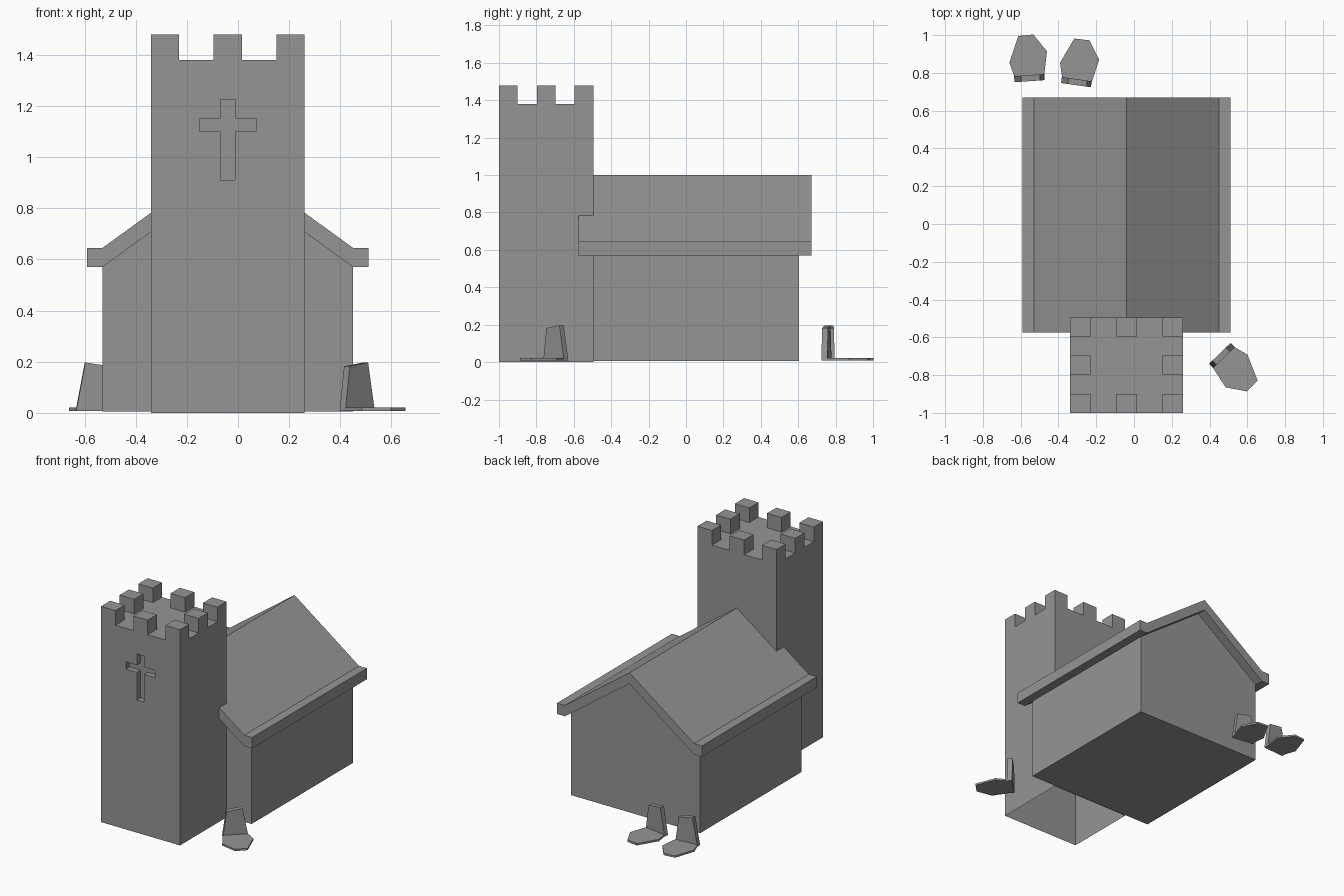
import bpy
import bmesh
from math import radians
from mathutils import Matrix, Vector

cube = bpy.data.objects.get("Cube")
if cube:
    bpy.data.objects.remove(cube, do_unlink=True)

# One plain stone colour for everything
GREY = (0.30, 0.30, 0.30, 1)
stone = bpy.data.materials.new("stone grey")
stone.diffuse_color = GREY
stone.use_nodes = True
stone.node_tree.nodes["Principled BSDF"].inputs["Base Color"].default_value = GREY


def prism(name, outline, along, drop=None):
    """Extrude a flat outline along a vector; optionally drop faces facing one way."""
    bm = bmesh.new()
    face = bm.faces.new([bm.verts.new(p) for p in outline])
    new = bmesh.ops.extrude_face_region(bm, geom=[face], use_keep_orig=True)
    verts = [v for v in new["geom"] if isinstance(v, bmesh.types.BMVert)]
    bmesh.ops.translate(bm, verts=verts, vec=Vector(along))
    bmesh.ops.recalc_face_normals(bm, faces=bm.faces)
    if drop:
        bm.normal_update()
        away = [f for f in bm.faces if f.normal.dot(Vector(drop)) > 0.9]
        bmesh.ops.delete(bm, geom=away, context="FACES")
    mesh = bpy.data.meshes.new(name)
    bm.to_mesh(mesh)
    bm.free()
    mesh.materials.append(stone)
    obj = bpy.data.objects.new(name, mesh)
    bpy.context.collection.objects.link(obj)
    return obj


def box(name, x0, x1, y0, y1, z0, z1, drop=None):
    base = [(x0, y0, z0), (x1, y0, z0), (x1, y1, z0), (x0, y1, z0)]
    return prism(name, base, (0, 0, z1 - z0), drop)


# Main dimensions
MID = -0.04                       # centre line of the building
LEFT, RIGHT = MID - 0.3, MID + 0.3
FRONT, BACK = -1.0, -0.495
DECK = 1.38

# Tower shaft, open underneath
tower = box("tower", LEFT, RIGHT, FRONT, BACK, 0, DECK)

# Cross-shaped recess in the tower front
ARM, POST, TOP, FOOT = 0.11, 0.028, 1.226, 0.91
half = [(POST, TOP), (POST, 1.15), (ARM, 1.15), (ARM, 1.10), (POST, 1.10), (POST, FOOT)]
cross = half + [(-x, z) for x, z in reversed(half)]
cutter = prism("cross_cutter", [(MID + x, FRONT - 0.05, z) for x, z in cross], (0, 0.09, 0))
cut = tower.modifiers.new("cross", "BOOLEAN")
cut.operation = "DIFFERENCE"
cut.solver = "EXACT"
cut.object = cutter
bpy.context.view_layer.update()
carved = bpy.data.meshes.new_from_object(tower.evaluated_get(bpy.context.evaluated_depsgraph_get()))
tower.modifiers.clear()
tower.data = carved
bpy.data.objects.remove(cutter, do_unlink=True)
bm = bmesh.new()
bm.from_mesh(carved)
bm.normal_update()
floor = [f for f in bm.faces if f.normal.z < -0.9 and f.calc_center_median().z < 0.01]
bmesh.ops.delete(bm, geom=floor, context="FACES")
bm.to_mesh(carved)
bm.free()

# Battlements: three by three, with the centre left empty
W, D = 0.11, 0.1
for i in range(3):
    for j in range(3):
        if (i, j) != (1, 1):
            x = LEFT + i * (RIGHT - LEFT - W) / 2
            y = FRONT + j * (BACK - FRONT - D) / 2
            box("merlon", x, x + W, y, y + D, DECK, DECK + 0.1, drop=(0, 0, -1))

# Hall walls with gables
EAVE = 0.57
hall = [(-0.49, 0.005), (0.49, 0.005), (0.49, EAVE), (0, 0.925), (-0.49, EAVE)]
prism("hall", [(MID + x, BACK, z) for x, z in hall], (0, 1.1, 0))

# Roof slab with flat eaves
edge = [(0.49, 0.645), (0.55, 0.645), (0.55, EAVE), (0.49, EAVE)]
roof = [(0, 1.0)] + edge + [(0, 0.925)] + [(-x, z) for x, z in reversed(edge)]
prism("roof", [(MID + x, -0.575, z) for x, z in roof], (0, 1.245, 0))

# Graves: a tapered headstone with a six-sided slab in front of it
HEAD = [(-0.08, 0.008), (0.08, 0.008), (0.056, 0.182), (-0.044, 0.197)]
SLAB = [(-0.078, 0.012), (-0.1, 0.09), (-0.043, 0.227), (0.037, 0.229), (0.103, 0.135), (0.08, 0.012)]
for x, y, turn in [(-0.554, 0.772, 4), (-0.305, 0.751, -8), (0.466, -0.696, -136)]:
    place = Matrix.Translation((x, y, 0)) @ Matrix.Rotation(radians(turn), 4, "Z")
    prism("headstone", [(a, -0.016, b) for a, b in HEAD], (0, 0.032, 0)).matrix_world = place
    prism("grave_slab", [(a, b, 0.008) for a, b in SLAB], (0, 0, 0.013)).matrix_world = place
